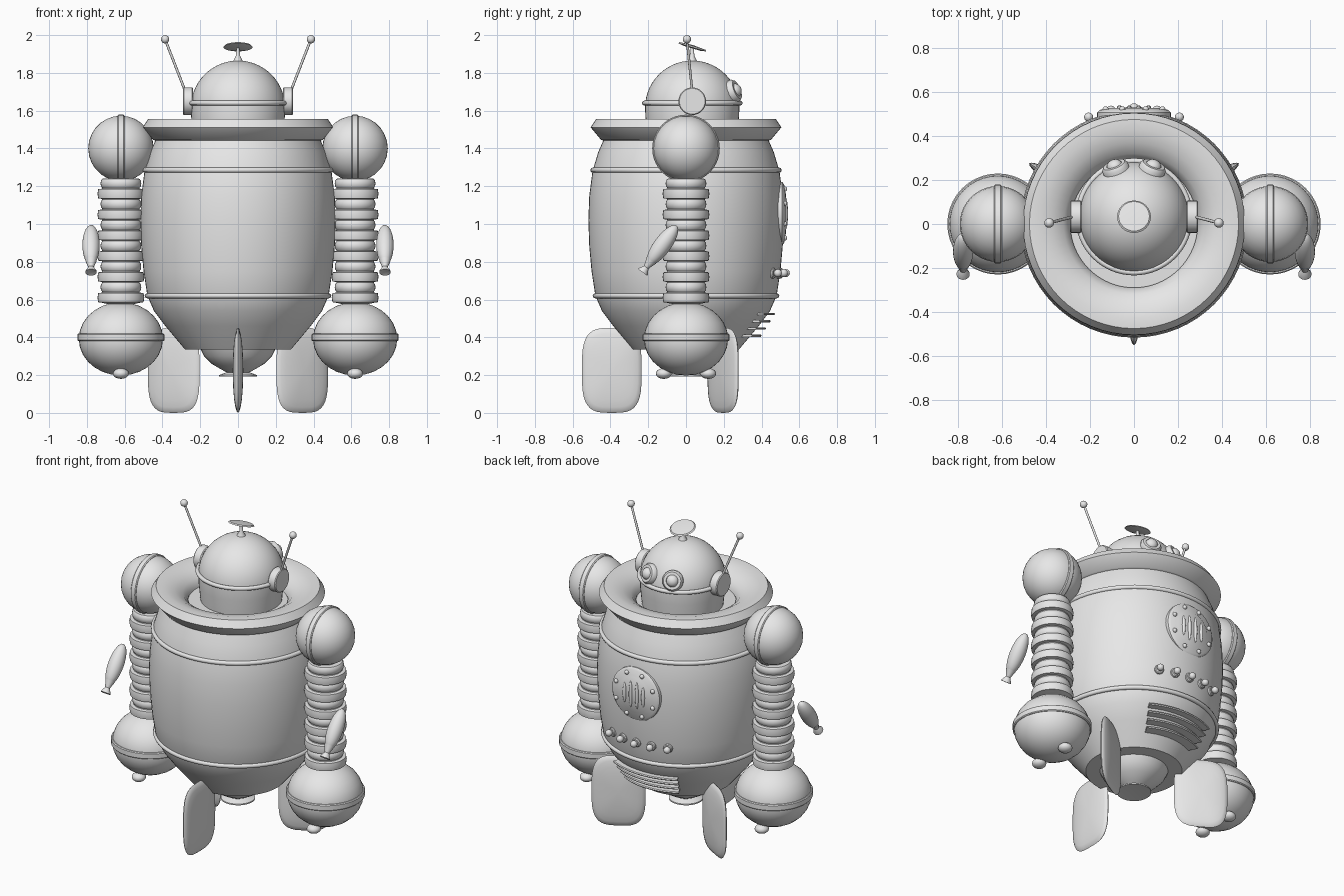
import bpy, bmesh, math
from mathutils import Vector, Matrix

cube = bpy.data.objects.get("Cube")
if cube:
    bpy.data.objects.remove(cube, do_unlink=True)

grey = bpy.data.materials.new("plain grey")
grey.use_nodes = True
grey.diffuse_color = (0.8, 0.8, 0.8, 1)
grey.node_tree.nodes["Principled BSDF"].inputs["Base Color"].default_value = (0.8, 0.8, 0.8, 1)

UP = Vector((0, 0, 1))


def finish(name, bm, matrix, angle):
    bmesh.ops.remove_doubles(bm, verts=bm.verts, dist=1e-5)
    bmesh.ops.recalc_face_normals(bm, faces=bm.faces)
    mesh = bpy.data.meshes.new(name)
    bm.to_mesh(mesh)
    bm.free()
    mesh.materials.append(grey)
    ob = bpy.data.objects.new(name, mesh)
    ob.matrix_world = matrix
    bpy.context.collection.objects.link(ob)
    bpy.ops.object.select_all(action='DESELECT')
    ob.select_set(True)
    bpy.context.view_layer.objects.active = ob
    bpy.ops.object.shade_smooth_by_angle(angle=math.radians(angle))
    return ob


def frame(loc, axis):
    turn = UP.rotation_difference(Vector(axis)).to_matrix().to_4x4()
    return Matrix.Translation(loc) @ turn


def lathe(name, profile, loc=(0, 0, 0), axis=UP, segs=32, closed=False,
          warp=None, angle=40, span=(0, 360)):
    """Turn (radius, height) points around an axis, fully or over a span."""
    bm = bmesh.new()
    rings = []
    for i in range(segs + 1):
        a = math.radians(span[0] + (span[1] - span[0]) * i / segs)
        c, s = math.cos(a), math.sin(a)
        if warp:
            c, s = warp(c, s)
        rings.append([bm.verts.new((r * c, r * s, h)) for r, h in profile])
    n = len(profile)
    for p, q in zip(rings, rings[1:]):
        for j in range(n if closed else n - 1):
            k = (j + 1) % n
            bm.faces.new((p[j], q[j], q[k], p[k]))
    if span != (0, 360):
        bm.faces.new(rings[0])
        bm.faces.new(rings[-1])
    return finish(name, bm, frame(loc, axis), angle)


def arc(rx, rz, start=-90, end=90, steps=14, z=0):
    angles = [math.radians(start + (end - start) * i / steps) for i in range(steps + 1)]
    return [(max(0, rx * math.cos(a)), z + rz * math.sin(a)) for a in angles]


def ball(name, loc, rx, rz=None, axis=UP, segs=32, steps=14):
    return lathe(name, arc(rx, rz or rx, steps=steps), loc, axis, segs)


def disc(name, loc, r, half, axis=UP, bevel=0.005, segs=32):
    return lathe(name, [(0, -half), (r - bevel, -half), (r, bevel - half),
                        (r, half - bevel), (r - bevel, half), (0, half)], loc, axis, segs)


def hoop(name, loc, r, minor):
    turns = [math.tau * i / 8 for i in range(8)]
    ring = [(r + minor * math.cos(t), minor * math.sin(t)) for t in turns]
    return lathe(name, ring, loc, segs=64, closed=True, angle=60)


def rod(name, a, b, r):
    a, b = Vector(a), Vector(b)
    return disc(name, (a + b) / 2, r, (b - a).length / 2, b - a, bevel=0.001, segs=10)


# Barrel body
BODY = [(0.28, 0.335), (0.385, 0.46), (0.445, 0.54), (0.48, 0.62), (0.5, 0.75),
        (0.512, 0.88), (0.517, 1.02), (0.512, 1.15), (0.495, 1.28), (0.465, 1.38), (0.43, 1.46)]


def body_radius(z):
    for (r0, z0), (r1, z1) in zip(BODY, BODY[1:]):
        if z <= z1:
            return r0 + (r1 - r0) * (z - z0) / (z1 - z0)


lathe("body", [(0, 0.335)] + BODY + [(0, 1.46)], segs=64)
hoop("upper_body_band", (0, 0, 1.285), 0.493, 0.014)
hoop("lower_body_band", (0, 0, 0.62), 0.48, 0.014)

# Wide dished collar
lathe("collar", [(0.29, 1.43), (0.43, 1.44), (0.45, 1.446), (0.505, 1.512), (0.476, 1.555),
                 (0.43, 1.556), (0.37, 1.54), (0.32, 1.51), (0.29, 1.47)],
      segs=64, closed=True)

# Thruster under the body
lathe("thruster", [(0, 0.34), (0.2, 0.34), (0.18, 0.3), (0.14, 0.26), (0.085, 0.228),
                   (0.06, 0.215), (0.1, 0.2), (0.1, 0.192), (0, 0.2)])

# Domed head with rim
HEAD = Vector((0, 0.033, 1.615))
lathe("head", [(0, -0.18), (0.235, -0.18), (0.247, -0.06)] + arc(0.25, 0.25, 0, 90), HEAD, segs=48)
hoop("head_band", (0, 0.033, 1.64), 0.254, 0.013)

# Tilted dish on top of the head
lathe("dish_stem", [(0, 0), (0.028, 0), (0.012, 0.03), (0.008, 0.075), (0, 0.075)],
      (0, 0.033, 1.858), segs=16)
lathe("dish", [(0, -0.006), (0.05, -0.006), (0.077, 0), (0.07, 0.007), (0, 0.012)],
      (0, 0.033, 1.936), (0, 0.3, 1))

# Paired head parts
for side, s in (("left", 1), ("right", -1)):
    disc(side + "_ear", (s * 0.265, 0.033, 1.65), 0.073, 0.027, (s, 0, 0))
    tip = (s * 0.386, 0.005, 1.978)
    rod(side + "_antenna", (s * 0.278, 0.033, 1.7), tip, 0.007)
    ball(side + "_antenna_tip", tip, 0.022, segs=16, steps=8)
    look = Vector((s * 0.09, 0.235, 0.095)).normalized()
    spot = HEAD + look * 0.25
    lathe(side + "_eye_socket", [(0, -0.03), (0.06, -0.03), (0.062, 0.008), (0.052, 0.022),
                                 (0.036, 0.022), (0.036, 0.012), (0, 0.012)], spot, look)
    ball(side + "_eye", spot + look * 0.014, 0.036, 0.03, look, 24, 10)

# Arms: shoulder, ribbed tube, big lower sphere, foot knobs and hand
for side, s in (("left", 1), ("right", -1)):
    x = s * 0.62
    ball(side + "_shoulder", (x, 0, 1.4), 0.173, segs=40)
    disc(side + "_shoulder_band", (x, 0, 1.4), 0.179, 0.018, (1, 0, 0), segs=40)
    ribs = [(0, 0.56)]
    for i in range(12):
        z = 0.61 + i * 0.055
        if i % 2 == 0:
            ribs += [(0.1, z - 0.027), (0.12, z - 0.024), (0.124, z),
                     (0.12, z + 0.024), (0.1, z + 0.027)]
        else:
            ribs += [(0.094 + r, h) for r, h in arc(0.014, 0.026, -70, 70, 4, z)]
    lathe(side + "_ribbed_arm", ribs + [(0, 1.245)], (x, 0, 0))
    ball(side + "_lower_sphere", (x, 0, 0.392), 0.223, 0.194, segs=40)
    disc(side + "_lower_sphere_band", (x, 0, 0.4), 0.23, 0.02, segs=40)
    for y in (-0.118, 0.118):
        ball(side + "_foot_knob", (x, y, 0.208), 0.042, 0.028, segs=16, steps=8)
    point = Vector((0, -0.59, -0.81))
    palm = Vector((s * 0.778, -0.125, 0.888))
    ball(side + "_hand", palm, 0.046, 0.128, point, 24)
    lathe(side + "_hand_cup", [(0, 0.1), (0.03, 0.1), (0.014, 0.145), (0.03, 0.172),
                               (0.03, 0.178), (0, 0.17)], palm, point, 20)


# Three rounded fins spaced around the base
def rounded(c, s):
    p = 0.58
    return (0.158 * math.copysign(abs(c) ** p, c), 0.225 * math.copysign(abs(s) ** p, s))


for i in range(3):
    a = math.radians(30 + 120 * i)
    out = Vector((math.cos(a), math.sin(a), 0))
    fin = lathe("fin", arc(1, 0.028, steps=12), segs=40, warp=rounded)
    basis = Matrix((out, UP, out.cross(UP))).transposed().to_4x4()
    fin.matrix_world = Matrix.Translation(out * 0.393 + UP * 0.225) @ basis

# Round speaker on the chest
SPEAKER = Vector((0, 0.47, 1.055))
lathe("speaker_plate", [(0, 0), (0.168, 0), (0.168, 0.038), (0.155, 0.05), (0.12, 0.052),
                        (0.112, 0.058), (0, 0.06)], SPEAKER, (0, 1, 0), 40)
for i in range(8):
    a = math.tau * (i + 0.5) / 8
    ball("speaker_rivet", SPEAKER + Vector((0.14 * math.cos(a), 0.052, 0.14 * math.sin(a))),
         0.014, segs=12, steps=6)
for i in range(4):
    x = (i - 1.5) * 0.044
    ball("speaker_slat", SPEAKER + Vector((x, 0.058, 0)), 0.012,
         0.085 if abs(x) < 0.03 else 0.065, segs=12, steps=10)

# Row of push buttons
for i in range(5):
    a = math.radians(90 + (i - 2) * 11.5)
    out = Vector((math.cos(a), math.sin(a), 0))
    base = out * body_radius(0.74) + UP * 0.74
    disc("button_base", base, 0.028, 0.012, out, segs=16)
    rod("button_stem", base, base + out * 0.03, 0.014)
    ball("button_knob", base + out * 0.03, 0.021, segs=16, steps=8)

# Curved louvres below the buttons
for i in range(4):
    z = 0.409 + i * 0.038
    inner, outer = body_radius(z) - 0.015, 0.4 + 0.024 * i
    lathe("louvre", [(inner, z - 0.006), (outer - 0.004, z - 0.006), (outer, z),
                     (outer - 0.004, z + 0.006), (inner, z + 0.006)],
          segs=20, closed=True, span=(61, 119))
